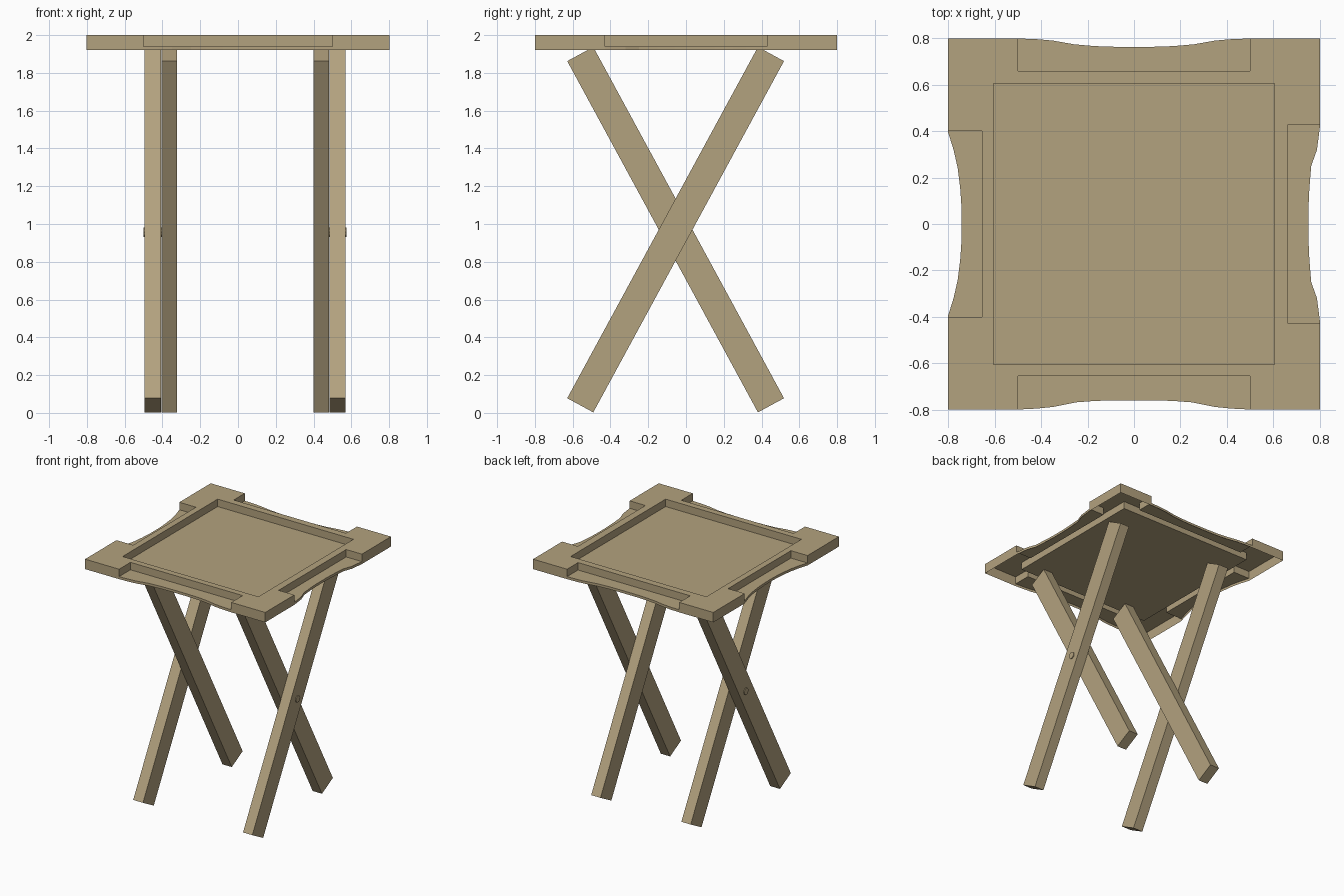
import bpy, bmesh, math
from mathutils import Vector, Matrix

if "Cube" in bpy.data.objects:
    bpy.data.objects.remove(bpy.data.objects["Cube"])

wood = bpy.data.materials.new("wood")
wood.diffuse_color = (0.45, 0.36, 0.21, 1)
wood.use_nodes = True
wood.node_tree.nodes["Principled BSDF"].inputs["Base Color"].default_value = wood.diffuse_color


def make_object(name, bm):
    mesh = bpy.data.meshes.new(name)
    bm.to_mesh(mesh)
    bm.free()
    obj = bpy.data.objects.new(name, mesh)
    bpy.context.collection.objects.link(obj)
    mesh.materials.append(wood)
    return obj


# Tray top: a thin shell, open underneath, with a recess and four edge notches
TOP, LEDGE, BASE, R = 2.0, 1.94, 1.92, 0.605
bm = bmesh.new()


def face(points):
    bm.faces.new([bm.verts.new(p) for p in points])


def wall(pts, z0, z1):
    for a, b in zip(pts, pts[1:]):
        face([(*a, z0), (*b, z0), (*b, z1), (*a, z1)])


def tray_side(angle, half, out, notch, inner, curve):
    """Points are (along, outward) for one side, turned to face its direction."""
    rot = Matrix.Rotation(angle, 2)

    def place(pts):
        return [tuple(rot @ Vector((t, -d))) for t, d in pts]

    def flat(pts, z):
        face([(*p, z) for p in pts])

    # rim and its walls
    left = place([(-half, out), (-notch, out)])
    right = place([(notch, out), (half, out)])
    back = place([(-notch, inner), (notch, inner)])
    recess = place([(R, R), (-R, R)])
    flat(left + back + right + recess, TOP)
    wall(left, BASE, TOP)
    wall(right, BASE, TOP)
    wall([left[1]] + back + [right[0]], LEDGE, TOP)
    wall(recess, LEDGE, TOP)
    # lowered ledge with a scooped edge
    scoop = [(-notch, out)] + [(-t, d) for t, d in curve]
    scoop += [(t, d) for t, d in reversed(curve)] + [(notch, out)]
    edge = place(scoop)
    flat(edge + back[::-1], LEDGE)
    wall(edge, BASE, LEDGE)


Q = math.pi / 2
tray_side(0, 0.803, 0.80, 0.50, 0.655,
          [(0.42, 0.796), (0.35, 0.789), (0.25, 0.769), (0.17, 0.763), (0.08, 0.760)])
tray_side(Q, 0.80, 0.803, 0.43, 0.663,
          [(0.32, 0.789), (0.25, 0.764), (0.15, 0.756), (0.06, 0.752)])
tray_side(2 * Q, 0.803, 0.80, 0.50, 0.66,
          [(0.42, 0.797), (0.35, 0.791), (0.26, 0.775), (0.17, 0.767), (0.08, 0.764)])
tray_side(3 * Q, 0.80, 0.803, 0.40, 0.655,
          [(0.32, 0.778), (0.24, 0.760), (0.15, 0.749), (0.06, 0.743)])
face([(-R, -R, LEDGE), (R, -R, LEDGE), (R, R, LEDGE), (-R, R, LEDGE)])
bmesh.ops.remove_doubles(bm, verts=bm.verts, dist=1e-4)
make_object("tray_top", bm)

# Crossed legs, two scissor pairs
CROSS_Y, CROSS_Z, TILT = -0.055, 0.97, math.radians(28.5)


def leg(name, x0, x1, tilt):
    b = bmesh.new()
    bmesh.ops.create_cube(b, size=1)
    m = (Matrix.Translation(((x0 + x1) / 2, CROSS_Y, CROSS_Z))
         @ Matrix.Rotation(tilt, 4, 'X')
         @ Matrix.Diagonal((x1 - x0, 0.157, 2.116, 1)))
    b.transform(m)
    make_object(name, b)


leg("left_outer_leg", -0.494, -0.407, -TILT)
leg("right_outer_leg", 0.485, 0.568, -TILT)
leg("left_inner_leg", -0.405, -0.322, TILT)
leg("right_inner_leg", 0.399, 0.482, TILT)

# Pivot pins
for name, x0, x1 in (("left_pivot_pin", -0.50, -0.33), ("right_pivot_pin", 0.41, 0.575)):
    b = bmesh.new()
    bmesh.ops.create_cone(b, cap_ends=True, segments=10, radius1=0.027,
                          radius2=0.027, depth=x1 - x0)
    b.transform(Matrix.Translation(((x0 + x1) / 2, CROSS_Y, 0.957))
                @ Matrix.Rotation(Q, 4, 'Y'))
    make_object(name, b)
